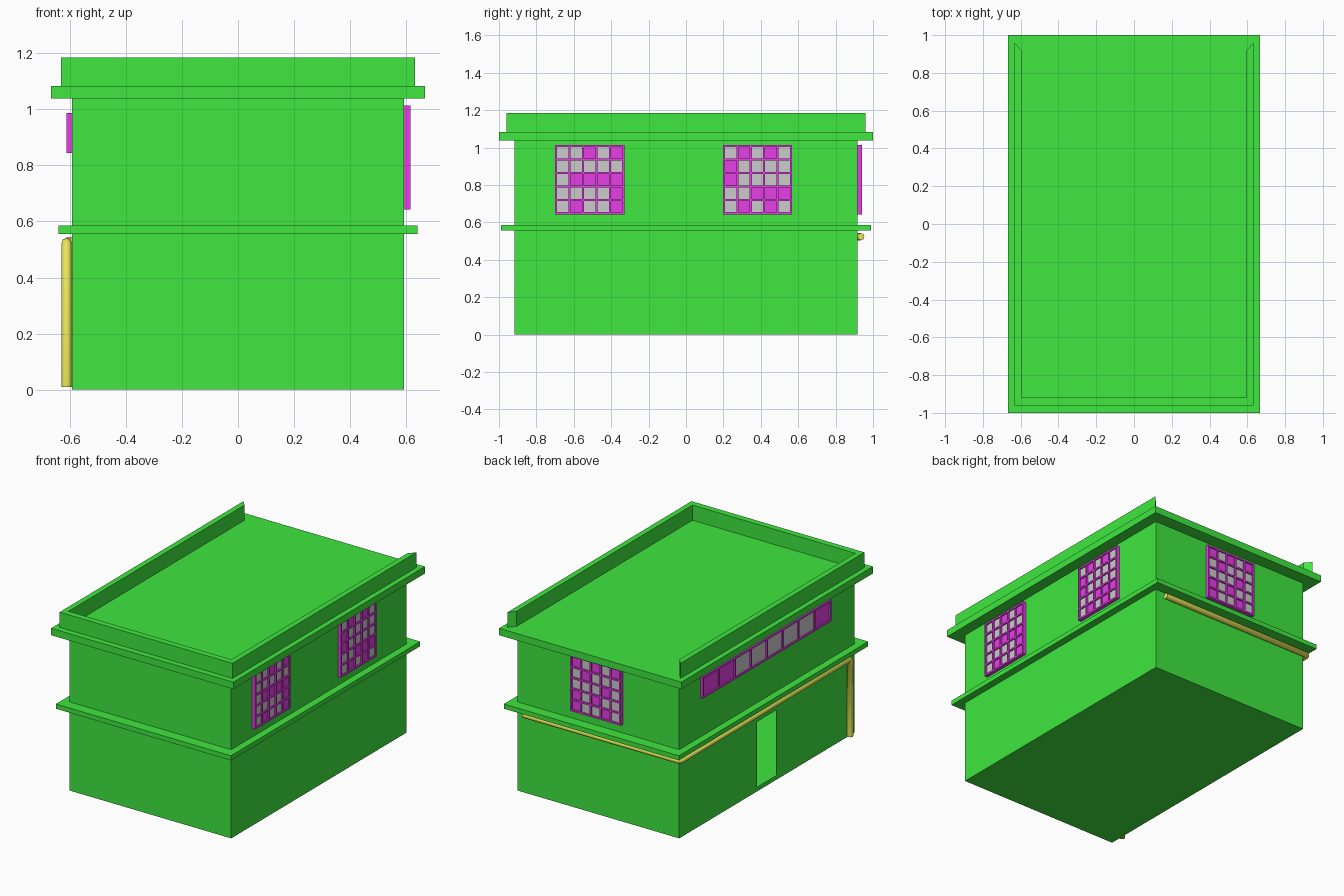
import bpy, bmesh
from mathutils import Matrix, Vector

if "Cube" in bpy.data.objects:
    bpy.data.objects.remove(bpy.data.objects["Cube"])


def material(name, rgb):
    m = bpy.data.materials.new(name)
    m.diffuse_color = (*rgb, 1)
    m.use_nodes = True
    m.node_tree.nodes["Principled BSDF"].inputs["Base Color"].default_value = m.diffuse_color
    return m


GREEN = material("wall_green", (0.05, 0.8, 0.05))
MAGENTA = material("window_magenta", (0.8, 0.05, 0.8))
YELLOW = material("pipe_yellow", (0.8, 0.8, 0.1))


def finish(name, bm, mat=None):
    me = bpy.data.meshes.new(name)
    bmesh.ops.recalc_face_normals(bm, faces=bm.faces)
    bm.to_mesh(me)
    bm.free()
    ob = bpy.data.objects.new(name, me)
    bpy.context.collection.objects.link(ob)
    if mat:
        me.materials.append(mat)
    return ob


def add_box(bm, lo, hi):
    lo, hi = Vector(lo), Vector(hi)
    mat = Matrix.Translation((lo + hi) / 2) @ Matrix.Diagonal((*(hi - lo), 1))
    bmesh.ops.create_cube(bm, size=1, matrix=mat)


def box(name, lo, hi, mat):
    bm = bmesh.new()
    add_box(bm, lo, hi)
    return finish(name, bm, mat)


# Hollow body with a doorway cut in the left wall
bm = bmesh.new()
add_box(bm, (-0.592, -0.916, 0), (0.592, 0.916, 1.05))
for co, no in (((0, -0.095, 0), (0, 1, 0)), ((0, 0.105, 0), (0, 1, 0)),
               ((0, 0, 0.03), (0, 0, 1)), ((0, 0, 0.46), (0, 0, 1))):
    bmesh.ops.bisect_plane(bm, geom=bm.verts[:] + bm.edges[:] + bm.faces[:],
                           plane_co=co, plane_no=no)
door = []
for f in bm.faces:
    c = f.calc_center_median()
    if c.x < -0.59 and -0.09 < c.y < 0.1 and 0.04 < c.z < 0.45:
        door.append(f)
bmesh.ops.delete(bm, geom=door, context='FACES')
finish("building_walls", bm, GREEN)

# Storey ledge and roof cornice
box("storey_ledge", (-0.64, -0.988, 0.555), (0.64, 0.988, 0.586), GREEN)
box("roof_cornice", (-0.666, -1, 1.038), (0.666, 1, 1.084), GREEN)

# U-shaped parapet, open at the back with mitred ends
outline = [(-0.632, 0.96), (-0.632, -0.96), (0.632, -0.96), (0.632, 0.96),
           (0.595, 0.918), (0.595, -0.918), (-0.595, -0.918), (-0.595, 0.918)]
bm = bmesh.new()
base = bm.faces.new([bm.verts.new((x, y, 1.084)) for x, y in outline])
ext = bmesh.ops.extrude_face_region(bm, geom=[base], use_keep_orig=True)
top = [v for v in ext["geom"] if isinstance(v, bmesh.types.BMVert)]
bmesh.ops.translate(bm, verts=top, vec=(0, 0, 0.1))
finish("roof_parapet", bm, GREEN)


def window(name, origin, right, out, w, h, rows, depth=0.024, bar=0.011):
    """Grid window; rows list panes from the top, G grey and M magenta."""
    r, o = Vector(right), Vector(out)
    M = Matrix((r, Vector((0, 0, 1)), o)).transposed().to_4x4()
    M.translation = Vector(origin)
    frame, glass = bmesh.new(), bmesh.new()
    nr, nc = len(rows), len(rows[0])
    pw, ph = (w - bar) / nc, (h - bar) / nr
    # bars
    for i in range(nc + 1):
        add_box(frame, (i * pw, 0, 0), (i * pw + bar, h, depth))
    for j in range(nr + 1):
        add_box(frame, (0, j * ph, 0), (w, j * ph + bar, depth))
    # panes
    for j, row in enumerate(reversed(rows)):
        for i, kind in enumerate(row):
            add_box(glass if kind == "G" else frame,
                    (i * pw + bar, j * ph + bar, 0),
                    ((i + 1) * pw, (j + 1) * ph, depth - 0.009))
    for bm in (frame, glass):
        bm.transform(M)
    finish(name + "_frame", frame, MAGENTA)
    finish(name + "_glass", glass)


window("right_window_front", (0.592, -0.70, 0.643), (0, 1, 0), (1, 0, 0), 0.37, 0.37,
       ["GGMGM", "GGGGG", "GMMMM", "GGGGM", "GMGGM"])
window("right_window_back", (0.592, 0.197, 0.643), (0, 1, 0), (1, 0, 0), 0.37, 0.37,
       ["GMGMG", "MGGGG", "MGGGG", "GGMMM", "GMGMG"])
window("back_window", (0.19, 0.916, 0.643), (-1, 0, 0), (0, 1, 0), 0.37, 0.37,
       ["MGMGM", "GMGGG", "GGGMG", "MGMGG", "MGGMG"])
window("left_strip_window", (-0.592, 0.695, 0.845), (0, -1, 0), (-1, 0, 0), 1.34, 0.142,
       ["MMGGGGGM"], depth=0.02)

# Drain pipe under the ledge: along the back, the left side, then down
cu = bpy.data.curves.new("drain_pipe", 'CURVE')
cu.dimensions = '3D'
cu.bevel_depth = 0.019
cu.bevel_resolution = 2
cu.use_fill_caps = True
path = [(0.53, 0.935, 0.523), (-0.60, 0.935, 0.523), (-0.611, 0.924, 0.523),
        (-0.611, -0.83, 0.523), (-0.611, -0.842, 0.512), (-0.611, -0.842, 0.01)]
sp = cu.splines.new('POLY')
sp.points.add(len(path) - 1)
for p, co in zip(sp.points, path):
    p.co = (*co, 1)
cu.materials.append(YELLOW)
pipe = bpy.data.objects.new("drain_pipe", cu)
bpy.context.collection.objects.link(pipe)
